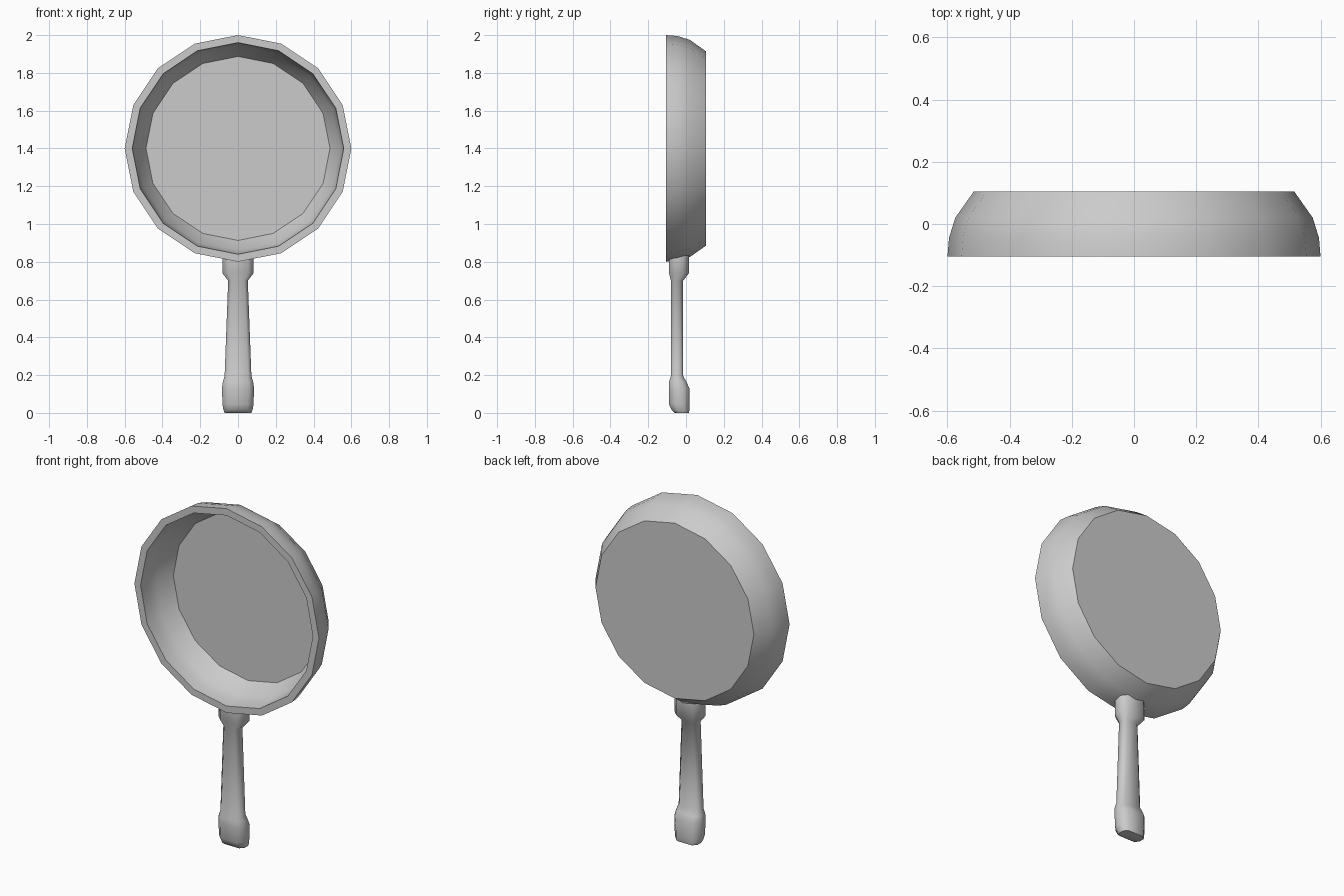
import bpy, bmesh, math

cube = bpy.data.objects.get("Cube")
if cube:
    bpy.data.objects.remove(cube)

metal = bpy.data.materials.new("grey metal")
metal.use_nodes = True
grey = (0.6, 0.6, 0.6, 1)
metal.diffuse_color = grey
metal.node_tree.nodes["Principled BSDF"].inputs["Base Color"].default_value = grey


def loft(name, rings, angle):
    """Skin a list of rings, cap both ends and smooth the gentle edges."""
    bm = bmesh.new()
    loops = [[bm.verts.new(p) for p in ring] for ring in rings]
    n = len(loops[0])
    for a, b in zip(loops, loops[1:]):
        for i in range(n):
            j = (i + 1) % n
            bm.faces.new((a[i], a[j], b[j], b[i]))
    bm.faces.new(loops[0])
    bm.faces.new(loops[-1])
    bmesh.ops.recalc_face_normals(bm, faces=bm.faces)
    mesh = bpy.data.meshes.new(name)
    bm.to_mesh(mesh)
    bm.free()
    mesh.materials.append(metal)
    obj = bpy.data.objects.new(name, mesh)
    bpy.context.collection.objects.link(obj)
    bpy.ops.object.select_all(action='DESELECT')
    obj.select_set(True)
    bpy.context.view_layer.objects.active = obj
    bpy.ops.object.shade_smooth_by_angle(angle=math.radians(angle))


# Pan: radius and depth, from the outer base round the rim to the inner floor
SIDES = 16
CENTRE = 1.4


def circle(r, y):
    steps = [math.tau * i / SIDES for i in range(SIDES)]
    return [(r * math.sin(a), y, CENTRE + r * math.cos(a)) for a in steps]


pan = [(0.515, 0.105), (0.575, 0.02), (0.595, -0.045), (0.6, -0.105),
       (0.56, -0.105), (0.555, -0.045), (0.54, 0.01), (0.487, 0.095)]
loft("pan", [circle(r, y) for r, y in pan], 35)


# Handle: height, half width, front and back of each chamfered section
def section(z, w, front, back):
    c = (back - front) * 0.28
    corners = [(w - c, front), (w, front + c), (w, back - c), (w - c, back)]
    mirrored = [(-x, y) for x, y in reversed(corners)]
    return [(x, y, z) for x, y in corners + mirrored]


handle = [(0.0, 0.07, -0.06, 0.015), (0.015, 0.077, -0.075, 0.018),
          (0.045, 0.082, -0.09, 0.018), (0.13, 0.085, -0.09, 0.018),
          (0.165, 0.08, -0.09, 0.002), (0.195, 0.071, -0.08, -0.015),
          (0.70, 0.052, -0.08, -0.015), (0.74, 0.083, -0.09, 0.016),
          (0.835, 0.083, -0.09, 0.016)]
loft("handle", [section(*s) for s in handle], 50)
